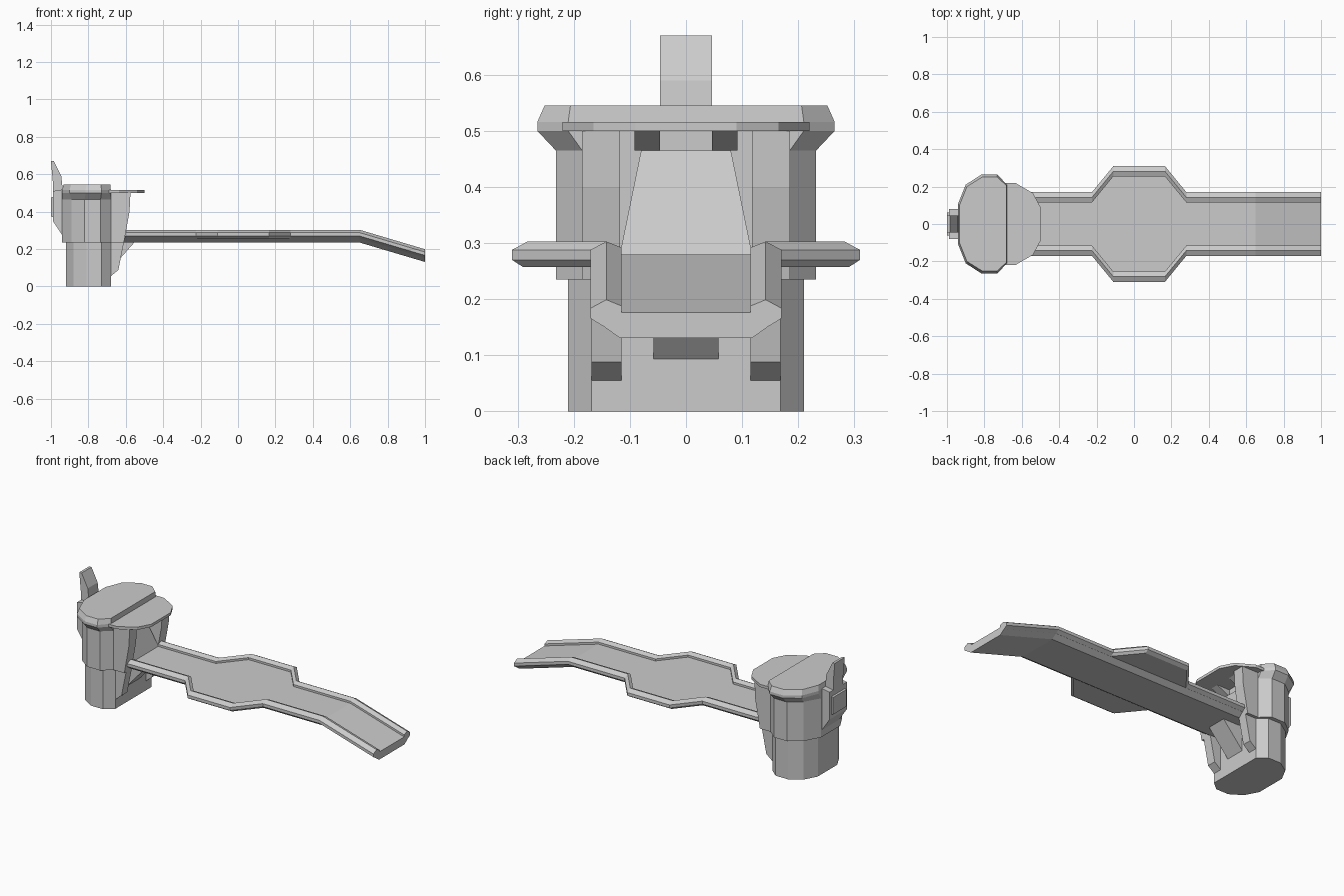
import bpy, bmesh

if "Cube" in bpy.data.objects:
    bpy.data.objects.remove(bpy.data.objects["Cube"])


def loft(name, rings):
    """Closed solid through rings of equal point count."""
    bm = bmesh.new()
    loops = [[bm.verts.new(p) for p in r] for r in rings]
    n = len(loops[0])
    for a, b in zip(loops, loops[1:]):
        for i in range(n):
            j = (i + 1) % n
            bm.faces.new((a[i], a[j], b[j], b[i]))
    bm.faces.new(loops[0][::-1])
    bm.faces.new(loops[-1])
    bmesh.ops.recalc_face_normals(bm, faces=bm.faces)
    me = bpy.data.meshes.new(name)
    bm.to_mesh(me)
    bm.free()
    ob = bpy.data.objects.new(name, me)
    bpy.context.collection.objects.link(ob)
    return ob


def mirrored(half):
    return half + [(x, -y) for x, y in reversed(half)]


def plan(half, z):
    return [(x, y, z) for x, y in mirrored(half)]


def side(name, profile, y0, y1):
    """Extrude an x-z profile across y."""
    return loft(name, [[(x, y, z) for x, z in profile] for y in (y0, y1)])


# Tower: base, body, flared cap
base = [(-.92, .09), (-.88, .165), (-.81, .21), (-.73, .21), (-.68, .168)]
body = [(-.94, .09), (-.89, .18), (-.82, .232), (-.735, .232), (-.68, .185)]
rim = [(-.94, .11), (-.9, .21), (-.815, .265), (-.73, .265), (-.68, .21)]
cap = [(-.933, .1), (-.893, .2), (-.81, .252), (-.733, .252), (-.683, .206)]
loft("tower_base", [plan(base, 0), plan(base, .235)])
loft("tower_body", [plan(body, .235), plan(body, .465), plan(rim, .5),
                    plan(rim, .516), plan(cap, .545)])

# Round shelf in front of the cap
shelf = [(-.69, .22), (-.635, .22), (-.54, .165), (-.5, .09)]
loft("shelf", [plan(shelf, .5), plan(shelf, .516)])

# Side brackets and small shelf supports
upper = [(-.69, .235), (-.61, .235), (-.58, .4), (-.575, .5), (-.69, .5)]
lower = [(-.69, .055), (-.68, .055), (-.64, .088), (-.61, .235), (-.69, .235)]
strut = [(-.69, .465), (-.67, .465), (-.6, .5), (-.69, .5)]
for s, label in ((1, "left"), (-1, "right")):
    side(label + "_bracket_upper", upper, s * .118, s * .185)
    side(label + "_bracket_lower", lower, s * .115, s * .168)
    side(label + "_shelf_support", strut, s * .046, s * .092)

# Chute feeding the track, and wedge below it
loft("chute", [[(-.69, .118, .24), (-.69, -.118, .24), (-.58, -.118, .24), (-.58, .118, .24)],
               [(-.69, .118, .28), (-.69, -.118, .28), (-.6, -.118, .28), (-.6, .118, .28)],
               [(-.69, .08, .465), (-.69, -.08, .465), (-.672, -.08, .465), (-.672, .08, .465)]])
side("track_wedge", [(-.69, .24), (-.55, .24), (-.68, .093), (-.69, .093)], -.058, .058)


# Track with raised rails, widening in the middle and dipping at the end
def section(x, o, dz):
    half = [(o - .055, .28), (o - .055, .292), (o - .028, .303), (o, .288),
            (o, .27), (o - .02, .257), (.149, .257), (.118, .235)]
    return [(x, y, z + dz) for y, z in half] + \
           [(x, -y, z + dz) for y, z in reversed(half)]


stations = [(-.66, .17, 0), (-.225, .17, 0), (-.11, .31, 0), (.165, .31, 0),
            (.28, .17, 0), (.65, .17, 0), (1, .17, -.104)]
loft("track", [section(*s) for s in stations])

# Rear clip: housing, pad and upright lever
side("rear_housing", [(-.93, .26), (-.99, .35), (-.99, .51), (-.93, .52)], -.08, .08)
side("rear_pad", [(-.985, .37), (-1, .375), (-1, .475), (-.985, .48)], -.062, .062)
side("lever", [(-.99, .5), (-.935, .5), (-.945, .59), (-.985, .67),
               (-1, .67), (-.99, .56)], -.046, .046)
